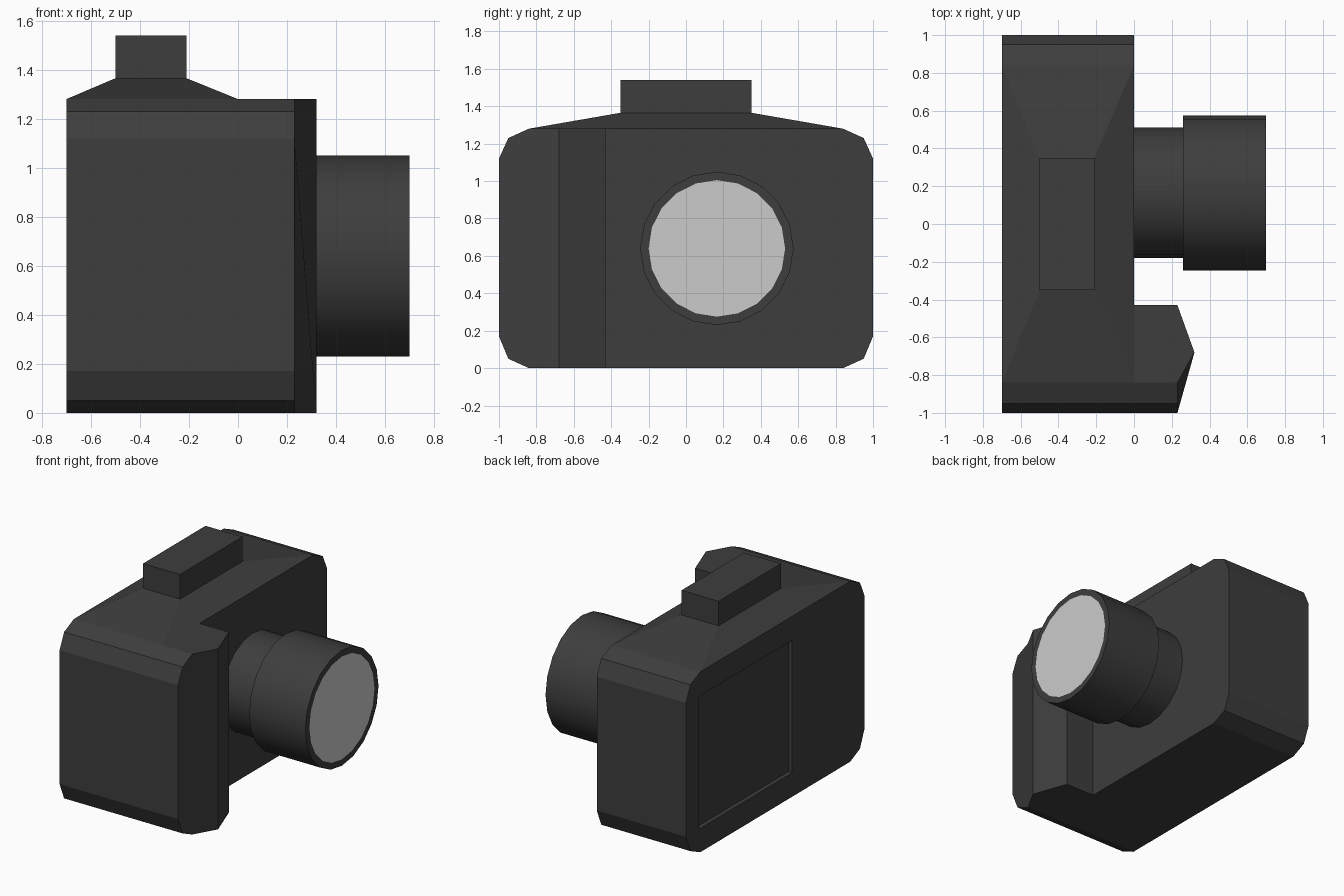
import bpy, bmesh, math

if "Cube" in bpy.data.objects:
    bpy.data.objects.remove(bpy.data.objects["Cube"])


def material(name, value):
    m = bpy.data.materials.new(name)
    m.diffuse_color = (value, value, value, 1)
    m.use_nodes = True
    m.node_tree.nodes["Principled BSDF"].inputs["Base Color"].default_value = m.diffuse_color
    return m


def build(name, polys, mat=None):
    """Make an object from polygons given as coordinate lists, welding shared points."""
    bm = bmesh.new()
    for p in polys:
        bm.faces.new([bm.verts.new(c) for c in p])
    bmesh.ops.remove_doubles(bm, verts=bm.verts, dist=1e-4)
    bmesh.ops.recalc_face_normals(bm, faces=bm.faces)
    me = bpy.data.meshes.new(name)
    bm.to_mesh(me)
    bm.free()
    ob = bpy.data.objects.new(name, me)
    bpy.context.collection.objects.link(ob)
    if mat:
        me.materials.append(mat)
    return ob


def loft(a, b):
    """Quads between two closed loops of equal length."""
    n = len(a)
    return [[a[i], a[(i + 1) % n], b[(i + 1) % n], b[i]] for i in range(n)]


black = material("black", 0.047)
XB, XG, ZT = -0.70, 0.23, 1.28

# Chamfered side outlines (y, z), bottom to top; left is the mirror of right
right = [(.84, 0), (.95, .05), (1, .17), (1, 1.12), (.95, 1.23), (.84, ZT)]
left = [(-y, z) for y, z in right]


def at(x, pts):
    return [(x, y, z) for y, z in pts]


polys = []
# Chamfered end strips: the grip end reaches further forward
for pts, xf in ((right, 0), (left, XG)):
    for p, q in zip(pts, pts[1:]):
        polys.append(at(XB, [p, q]) + at(xf, [q, p]))

# Front panel and faceted grip
polys.append(at(0, right + [(-.43, ZT), (-.43, 0)]))
grip = [(0, -.43), (XG, -.43), (.32, -.68)]
for (xa, ya), (xb, yb) in zip(grip, grip[1:]):
    polys.append([(xa, ya, 0), (xb, yb, 0), (xb, yb, ZT), (xa, ya, ZT)])
polys.append([(.32, -.68, ZT), (.32, -.68, 0)] + at(XG, left))

# Underside and flat top of the grip
polys.append([(x, y, 0) for x, y in
              [(XB, -.84), (XG, -.84)] + grip[::-1] + [(0, .84), (XB, .84)]])
polys.append([(x, y, ZT) for x, y in [(0, -.84), (XG, -.84)] + grip[::-1]])
# Closes the grip end strip onto the top
# Sloped top deck
base = [(XB, -.84, ZT), (0, -.84, ZT), (0, .84, ZT), (XB, .84, ZT)]
deck = [(-.5, -.35, 1.365), (-.21, -.35, 1.365), (-.21, .35, 1.365), (-.5, .35, 1.365)]
slopes = loft(base, deck)
slopes[1].insert(1, (0, -.43, ZT))
polys += slopes

# Back panel around the recessed screen
y0, y1, z0, z1 = -.19, .855, .17, 1.11
polys.append(at(XB, left[3:] + right[:2:-1] + [(y1, z1), (y0, z1)]))
polys.append(at(XB, left[2::-1] + right[:3] + [(y1, z0), (y0, z0)]))
polys.append(at(XB, [right[2], right[3], (y1, z1), (y1, z0)]))
polys.append(at(XB, [left[2], left[3], (y0, z1), (y0, z0)]))
rim = [(y0, z0), (y1, z0), (y1, z1), (y0, z1)]
polys += loft(at(XB, rim), at(XB + .03, rim))
polys.append(at(XB + .03, rim))
build("camera_body", polys, black)

# Flash block on the deck
low = deck
high = [(x, y, 1.54) for x, y, z in deck]
build("flash_block", loft(low, high) + [low, high], black)


# Lens barrel: stepped rings around the x axis
def ring(x, r, n=20):
    return [(x, .165 + r * math.cos(i * math.tau / n), .64 + r * math.sin(i * math.tau / n))
            for i in range(n)]


steps = [(0, .345), (.26, .345), (.26, .41), (.70, .41), (.70, .365)]
barrel = []
for a, b in zip(steps, steps[1:]):
    barrel += loft(ring(*a), ring(*b))
lens = build("lens_barrel", barrel, black)
bpy.context.view_layer.objects.active = lens
lens.select_set(True)
bpy.ops.object.shade_smooth_by_angle(angle=math.radians(30))

# Front glass
glass = build("lens_glass", [ring(.70, .365)])
if glass.data.polygons[0].normal.x < 0:
    glass.data.flip_normals()
